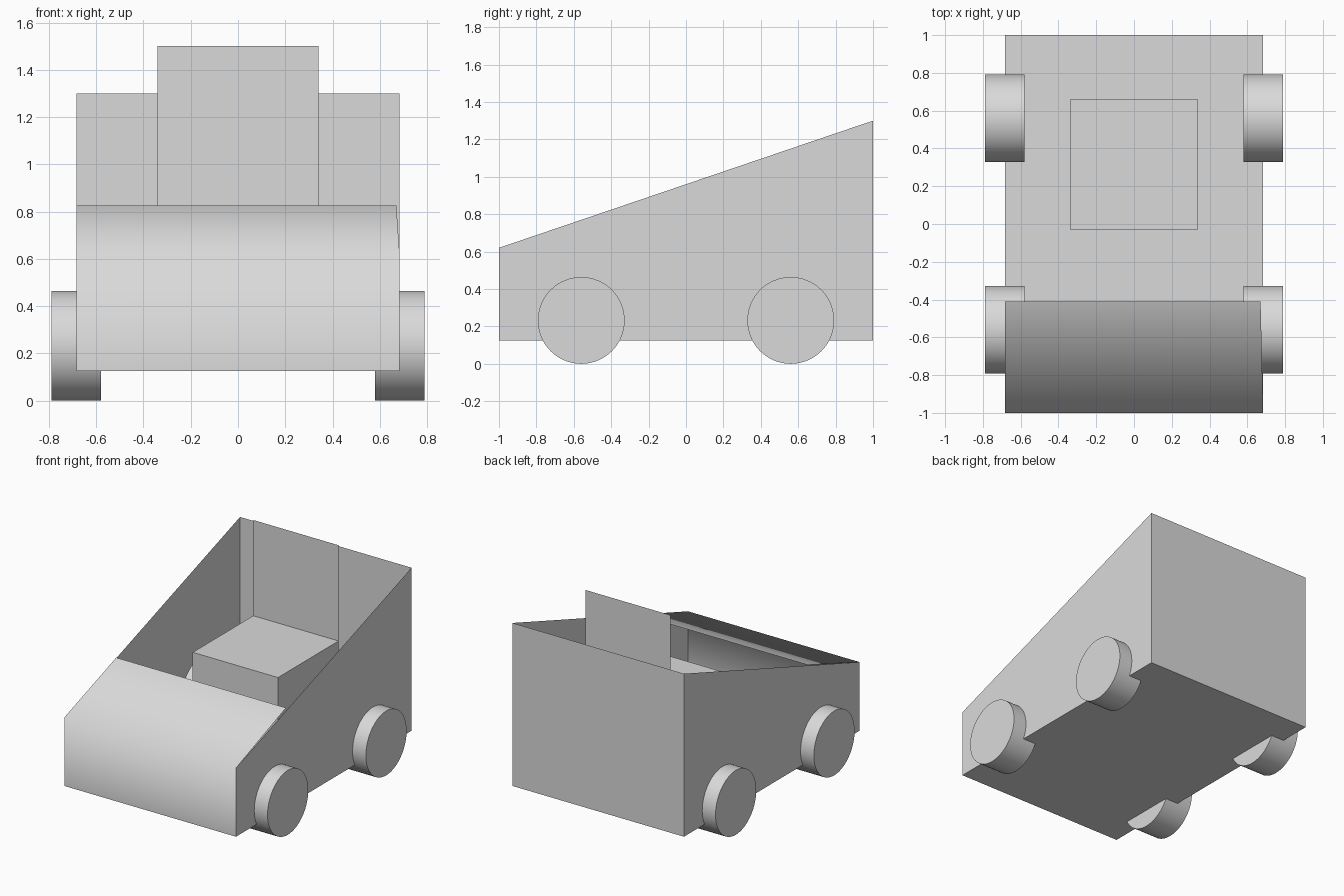
import bpy
import math

cube = bpy.data.objects.get("Cube")
if cube:
    bpy.data.objects.remove(cube, do_unlink=True)

grey = bpy.data.materials.new("plain_grey")
grey.use_nodes = True
grey.diffuse_color = (0.7, 0.7, 0.7, 1)
grey.node_tree.nodes["Principled BSDF"].inputs["Base Color"].default_value = (0.7, 0.7, 0.7, 1)

HALF, FLOOR, NOSE, BACK = 0.684, 0.125, 0.62, 1.3
SEAT, SEAT_FRONT, SEAT_REAR = 0.34, -0.03, 0.66


def panel(name, verts, faces=None, smooth=False):
    """Thin sheet object from a few corner points."""
    mesh = bpy.data.meshes.new(name)
    mesh.from_pydata(verts, [], faces or [range(len(verts))])
    mesh.materials.append(grey)
    for face in mesh.polygons:
        face.use_smooth = smooth
    obj = bpy.data.objects.new(name, mesh)
    bpy.context.collection.objects.link(obj)
    return obj


def upright(name, half, y, low, high):
    """Vertical sheet facing along y."""
    return panel(name, [(half, y, low), (-half, y, low), (-half, y, high), (half, y, high)])


# Floor, back and sloping side walls
panel("floor", [(-HALF, -1, FLOOR), (-HALF, 1, FLOOR), (HALF, 1, FLOOR), (HALF, -1, FLOOR)])
upright("back_panel", HALF, 1, FLOOR, BACK)
outline = [(-1, FLOOR), (1, FLOOR), (1, BACK), (-1, NOSE)]
panel("left_side", [(HALF, y, z) for y, z in outline])
panel("right_side", [(-HALF, y, z) for y, z in reversed(outline)])

# Front panel folding back into the hood, softly shaded across the fold
panel("front_and_hood",
      [(-HALF, -1, FLOOR), (HALF, -1, FLOOR), (HALF, -1, NOSE), (-HALF, -1, NOSE),
       (0.67, -0.41, 0.825), (-HALF, -0.41, 0.825)],
      [(0, 1, 2, 3), (3, 2, 4, 5)], smooth=True)

# Box seat with a thin backrest
seat_top = 0.81
bpy.ops.mesh.primitive_cube_add(
    size=1, location=(0, (SEAT_FRONT + SEAT_REAR) / 2, (FLOOR + seat_top) / 2))
seat = bpy.context.object
seat.name = "seat"
seat.scale = (2 * SEAT, SEAT_REAR - SEAT_FRONT, seat_top - FLOOR)
seat.data.materials.append(grey)
upright("seat_back", SEAT, SEAT_REAR, seat_top, 1.5)

# Four wheels reaching partly through the side walls
for side, x in (("left", 0.685), ("right", -0.685)):
    for end, y in (("front", -0.56), ("rear", 0.56)):
        bpy.ops.mesh.primitive_cylinder_add(
            vertices=64, radius=0.232, depth=0.21,
            location=(x, y, 0.232), rotation=(0, math.pi / 2, 0))
        wheel = bpy.context.object
        wheel.name = f"{end}_{side}_wheel"
        wheel.data.materials.append(grey)
        bpy.ops.object.shade_smooth_by_angle(angle=math.radians(30))
